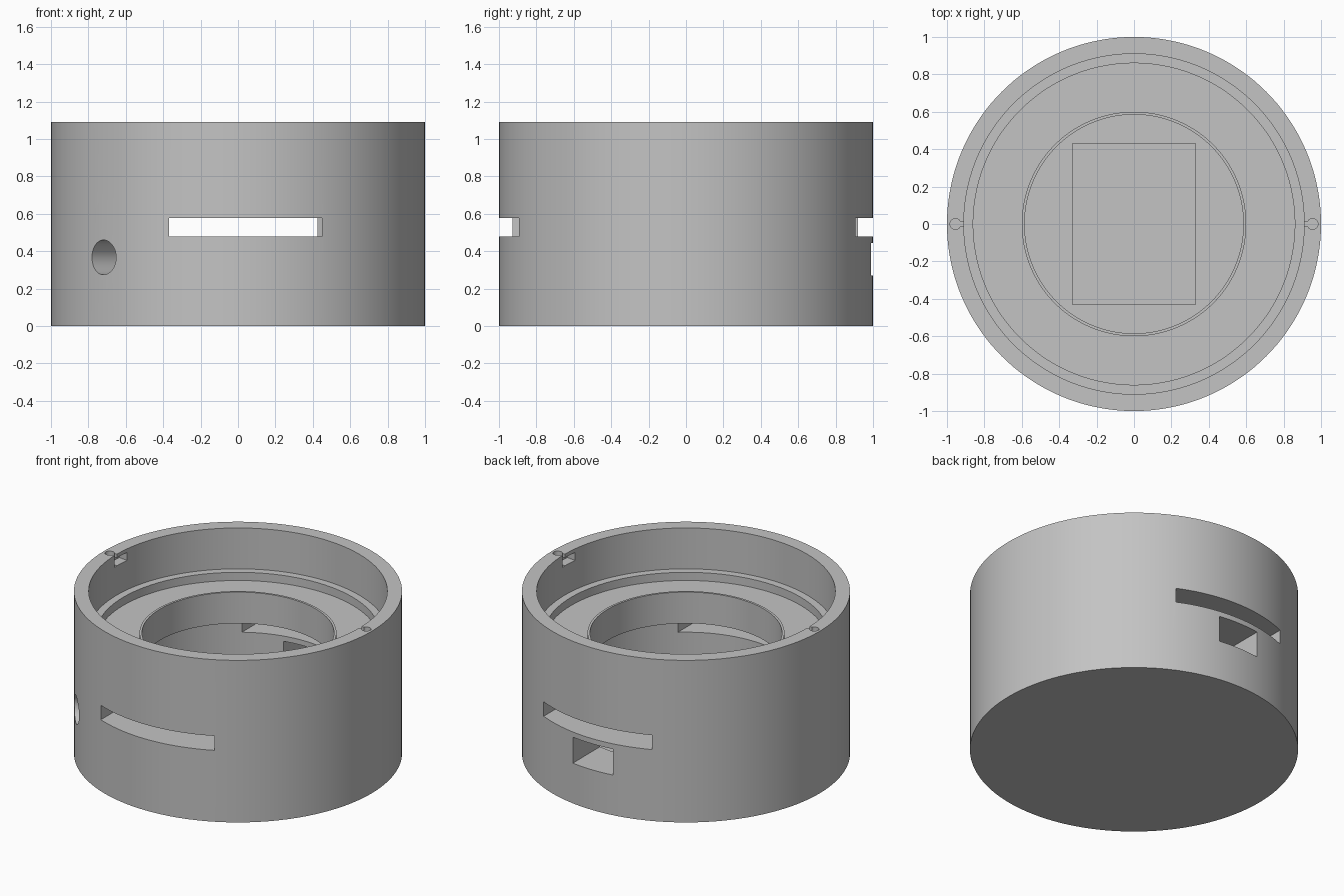
import bpy, bmesh
from math import pi, radians, cos, sin
from mathutils import Matrix, Vector

old = bpy.data.objects.get("Cube")
if old:
    bpy.data.objects.remove(old, do_unlink=True)

grey = bpy.data.materials.new("plain_grey")
grey.use_nodes = True
tone = (0.55, 0.55, 0.55, 1)
grey.diffuse_color = tone
grey.node_tree.nodes["Principled BSDF"].inputs["Base Color"].default_value = tone


def add_object(name, bm):
    bmesh.ops.recalc_face_normals(bm, faces=bm.faces)
    mesh = bpy.data.meshes.new(name)
    bm.to_mesh(mesh)
    bm.free()
    mesh.materials.append(grey)
    obj = bpy.data.objects.new(name, mesh)
    bpy.context.collection.objects.link(obj)
    return obj


def lathe(name, profile, start=0, sweep=2 * pi, steps=144):
    """Revolve a closed or axis-to-axis profile of (radius, height) points."""
    bm = bmesh.new()
    verts = [bm.verts.new((r * cos(start), r * sin(start), z)) for r, z in profile]
    edges = [bm.edges.new(pair) for pair in zip(verts, verts[1:])]
    geom = verts + edges
    full = sweep >= 2 * pi
    if not full:
        geom = [bm.faces.new(verts)]
    bmesh.ops.spin(bm, geom=geom, axis=(0, 0, 1), cent=(0, 0, 0),
                   angle=sweep, steps=steps, use_merge=full)
    bmesh.ops.remove_doubles(bm, verts=bm.verts, dist=1e-5)
    return add_object(name, bm)


def box(name, low, high):
    low, high = Vector(low), Vector(high)
    bm = bmesh.new()
    bmesh.ops.create_cube(bm, size=1, matrix=Matrix.Translation((low + high) / 2)
                          @ Matrix.Diagonal((*(high - low), 1)))
    return add_object(name, bm)


def cylinder(name, radius, depth, matrix, sides=32):
    bm = bmesh.new()
    bmesh.ops.create_cone(bm, cap_ends=True, segments=sides, radius1=radius,
                          radius2=radius, depth=depth, matrix=matrix)
    return add_object(name, bm)


# Round housing: stepped top recess, raised lip, bore and wider lower chamber
top = 1.09
housing = lathe("housing", [
    (0, 0), (1, 0), (1, top), (0.91, top), (0.91, 0.815), (0.86, 0.815),
    (0.86, 0.76), (0.6, 0.76), (0.6, 0.81), (0.585, 0.81), (0.585, 0.6),
    (0.715, 0.6), (0.715, 0.19), (0, 0.19)])

# Front and back slots, back window and rectangular floor pocket
cutters = [
    box("front_slot_cutter", (-0.37, -1.2, 0.48), (0.45, -0.3, 0.577)),
    box("back_slot_cutter", (-0.39, 0.3, 0.48), (0.425, 1.2, 0.577)),
    box("back_window_cutter", (-0.15, 0.5, 0.27), (0.15, 1.2, 0.445)),
    box("floor_pocket_cutter", (-0.328, -0.43, 0.1), (0.328, 0.43, 0.25)),
]

# Round cable hole through the wall
turn = Matrix.Rotation(radians(-136), 4, "Z")
cutters.append(cylinder(
    "cable_hole_cutter", 0.093, 0.6,
    turn @ Matrix.Translation((0.9, 0, 0.367)) @ Matrix.Rotation(pi / 2, 4, "Y")))

# Keyhole entries in the rim with a short locking groove beside each
for side in (1, -1):
    cutters.append(cylinder("keyhole_cutter", 0.029, 0.16,
                            Matrix.Translation((side * 0.955, 0, top)), 24))
    ends = sorted((side * 0.87, side * 0.95))
    cutters.append(box("key_channel_cutter", (ends[0], -0.013, 1.01),
                       (ends[1], 0.013, 1.2)))
    cutters.append(lathe("lock_groove_cutter", [
        (0.88, 1.012), (0.972, 1.012), (0.972, 1.065), (0.88, 1.065)],
        start=(0 if side > 0 else pi) - radians(7), sweep=radians(7), steps=6))

for cutter in cutters:
    cut = housing.modifiers.new(cutter.name, "BOOLEAN")
    cut.operation = "DIFFERENCE"
    cut.solver = "EXACT"
    cut.object = cutter

# Bake the cuts and discard the cutters
bpy.context.view_layer.update()
graph = bpy.context.evaluated_depsgraph_get()
carved = bpy.data.meshes.new_from_object(housing.evaluated_get(graph))
housing.modifiers.clear()
housing.data = carved
carved.materials.clear()
carved.materials.append(grey)
for face in carved.polygons:
    face.material_index = 0
for cutter in cutters:
    bpy.data.objects.remove(cutter, do_unlink=True)

bpy.ops.object.select_all(action="DESELECT")
housing.select_set(True)
bpy.context.view_layer.objects.active = housing
bpy.ops.object.shade_smooth_by_angle(angle=radians(30))
